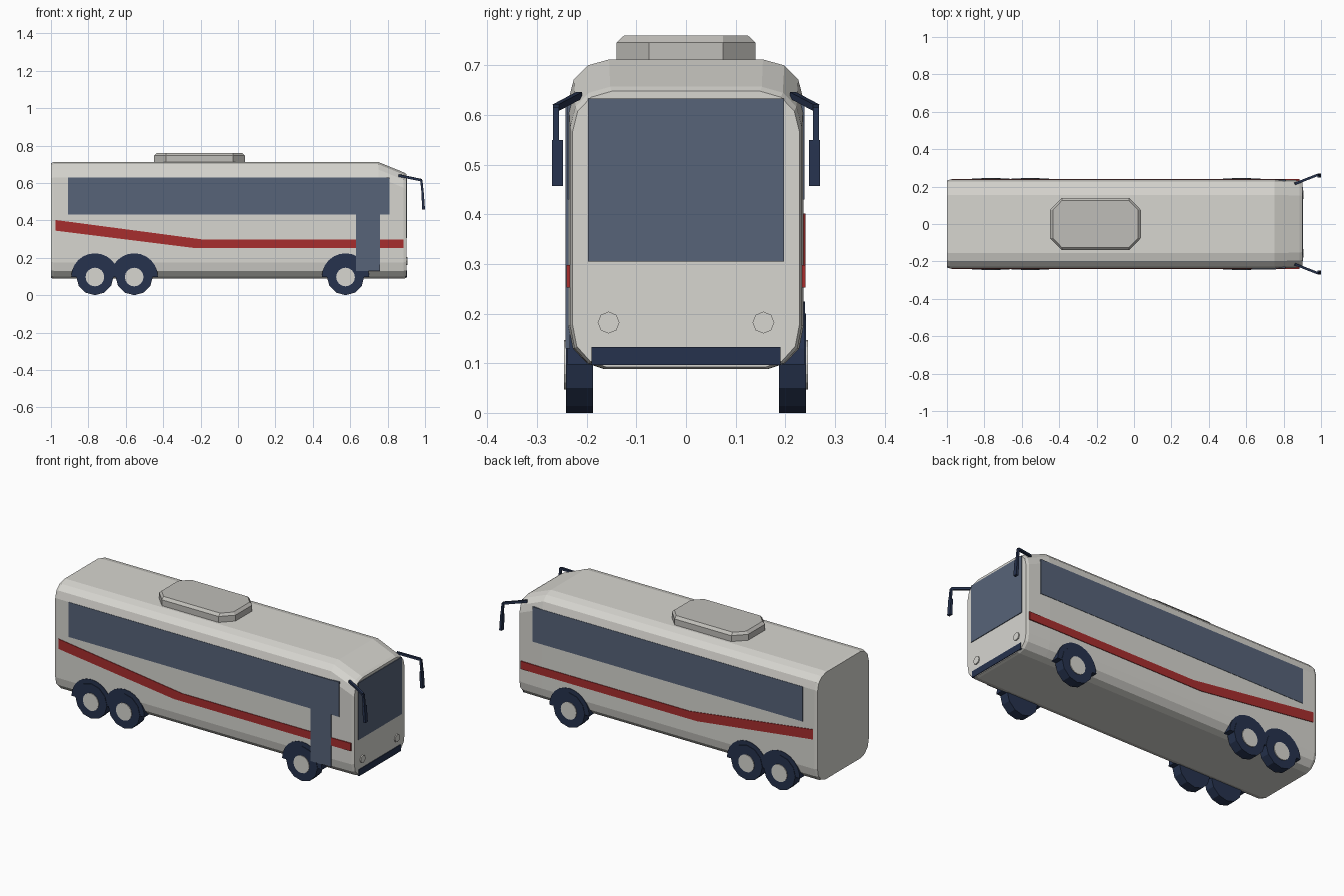
import bpy, bmesh, math
from mathutils import Vector

cube = bpy.data.objects.get("Cube")
if cube:
    bpy.data.objects.remove(cube, do_unlink=True)


def material(name, rgb):
    m = bpy.data.materials.new(name)
    m.use_nodes = True
    m.diffuse_color = (*rgb, 1)
    m.node_tree.nodes["Principled BSDF"].inputs["Base Color"].default_value = (*rgb, 1)
    return m


BODY = material("warm white paint", (0.68, 0.67, 0.63))
UNIT = material("light grey plastic", (0.52, 0.51, 0.48))
GLASS = material("blue grey glass", (0.095, 0.125, 0.19))
NAVY = material("dark navy rubber", (0.019, 0.032, 0.075))
RED = material("red stripe paint", (0.39, 0.027, 0.027))


def loft(name, rings, mat):
    """Skin a list of equal-length point rings and cap both ends."""
    bm = bmesh.new()
    rows = [[bm.verts.new(p) for p in ring] for ring in rings]
    n = len(rows[0])
    for a, b in zip(rows, rows[1:]):
        for i in range(n):
            j = (i + 1) % n
            bm.faces.new((a[i], a[j], b[j], b[i]))
    bm.faces.new(rows[0])
    bm.faces.new(rows[-1])
    bmesh.ops.recalc_face_normals(bm, faces=bm.faces)
    mesh = bpy.data.meshes.new(name)
    bm.to_mesh(mesh)
    bm.free()
    ob = bpy.data.objects.new(name, mesh)
    bpy.context.collection.objects.link(ob)
    mesh.materials.append(mat)
    return ob


def prism(name, axis, outline, lo, hi, mat):
    """Extrude a 2D outline along x or y."""
    def place(d):
        return [(d, u, v) if axis == "x" else (u, d, v) for u, v in outline]
    return loft(name, [place(lo), place(hi)], mat)


def rect(u0, u1, v0, v1):
    return [(u0, v0), (u1, v0), (u1, v1), (u0, v1)]


def disc(u, v, r, sides, start=0.0, sweep=math.tau):
    steps = sides if sweep == math.tau else sides + 1
    return [(u + r * math.cos(start + sweep * i / sides),
             v + r * math.sin(start + sweep * i / sides)) for i in range(steps)]


def bar(name, a, b, w, mat):
    """Square bar between two points."""
    a, b = Vector(a), Vector(b)
    q = (b - a).to_track_quat("Z", "Y")
    ring = [q @ Vector((sx * w / 2, sy * w / 2, 0))
            for sx, sy in ((-1, -1), (1, -1), (1, 1), (-1, 1))]
    return loft(name, [[a + p for p in ring], [b + p for p in ring]], mat)


# Body shell: rounded section, lowered and narrowed towards the nose
half = [(0.165, 0.088), (0.2, 0.1), (0.228, 0.13), (0.237, 0.175),
        (0.237, 0.63), (0.226, 0.672), (0.198, 0.7), (0.155, 0.712)]


def section(x, width=1.0, drop=0.0, lift=0.0):
    pts = [(y * width, z - drop if z > 0.4 else z + lift) for y, z in half]
    return ([(x, y, z) for y, z in pts] + [(x, -y, z) for y, z in reversed(pts)])


loft("body_shell", [section(-1, 0.985, 0.006, 0.004), section(-0.985),
                    section(0.75), section(0.885, 0.985, 0.055),
                    section(0.9, 0.965, 0.064, 0.004)], BODY)

# Roof air unit: chamfered octagon with a bevelled top
def octagon(z, inset):
    x, y = 0.243 - inset, 0.14 - inset
    cx, cy = 0.18, 0.075
    pts = [(x, cy), (cx, y), (-cx, y), (-x, cy), (-x, -cy), (-cx, -y), (cx, -y), (x, -cy)]
    return [(px - 0.206, py, z) for px, py in pts]


loft("roof_unit", [octagon(0.705, 0), octagon(0.746, 0), octagon(0.76, 0.015)], UNIT)

# Nose details
prism("windscreen", "x", rect(-0.197, 0.197, 0.305, 0.633), 0.897, 0.904, GLASS)
prism("front_bumper", "x", rect(-0.19, 0.19, 0.096, 0.133), 0.895, 0.904, NAVY)

# Parts repeated on both sides
stripe = [(-0.975, 0.345), (-0.24, 0.253), (0.885, 0.253),
          (0.885, 0.298), (-0.19, 0.298), (-0.975, 0.402)]
for side, s in (("door_side", -1), ("far_side", 1)):
    prism(side + "_windows", "y", rect(-0.91, 0.81, 0.43, 0.63), s * 0.231, s * 0.239, GLASS)
    prism(side + "_stripe", "y", stripe, s * 0.231, s * 0.2405, RED)
    prism(side + "_headlight", "x", disc(s * 0.156, 0.182, 0.022, 8), 0.897, 0.906, BODY)

    # Wheels with half-round arches
    for label, x in (("front", 0.575), ("middle", -0.555), ("rear", -0.765)):
        tag = f"{side}_{label}"
        prism(tag + "_arch", "y", disc(x, 0.097, 0.127, 12, 0, math.pi),
              s * 0.188, s * 0.2395, NAVY)
        prism(tag + "_tyre", "y", disc(x, 0.1, 0.1, 12), s * 0.187, s * 0.242, NAVY)
        prism(tag + "_hub", "y", disc(x, 0.097, 0.05, 16), s * 0.236, s * 0.246, BODY)

    # Hanging mirror: arm, drop rod and housing
    elbow = (0.98, s * 0.262, 0.615)
    bar(side + "_mirror_arm", (0.86, s * 0.215, 0.64), elbow, 0.013, NAVY)
    bar(side + "_mirror_rod", elbow, (0.988, s * 0.262, 0.54), 0.012, NAVY)
    housing = [(0.98, 0.55), (0.985, 0.457), (1.0, 0.457), (0.993, 0.55)]
    prism(side + "_mirror_housing", "y", housing, s * 0.248, s * 0.27, NAVY)

# Passenger door, on one side only
prism("passenger_door", "y", rect(0.63, 0.76, 0.13, 0.63), -0.2335, -0.2425, GLASS)
